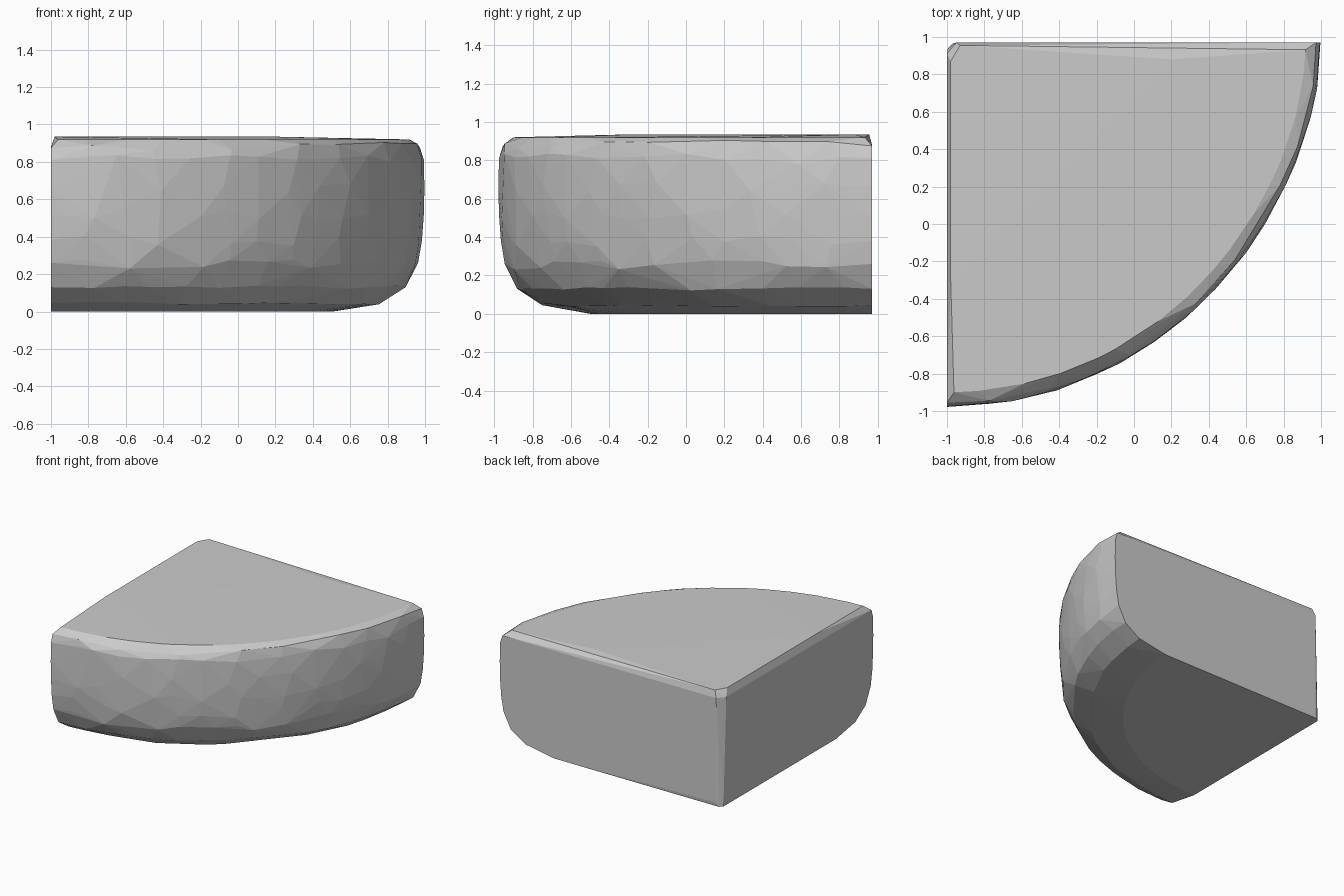
import bpy
import bmesh
import random
from math import sin, cos, pi

cube = bpy.data.objects.get("Cube")
if cube:
    bpy.data.objects.remove(cube)

random.seed(4)
AXIS_X, AXIS_Y = -1.0, 0.97
COLUMNS = 15

# Rounded outer wall, as (radius, height)
PROFILE = [(1.47, 0.0), (1.72, 0.045), (1.85, 0.13), (1.915, 0.26),
           (1.935, 0.38), (1.945, 0.52), (1.948, 0.66), (1.945, 0.81),
           (1.925, 0.875), (1.87, 0.92)]


def wall_point(radius, z, angle):
    """Point on the curved wall, flaring slightly toward the back tip."""
    r = radius * (1 + 0.025 * cos(angle) ** 12)
    return AXIS_X + r * cos(angle), AXIS_Y - r * sin(angle), z


points = []

# Curved wall: irregular columns give the roughly cut facets
for i in range(COLUMNS + 1):
    base_angle = i / COLUMNS * pi / 2
    at_end = i in (0, COLUMNS)
    for row, (radius, z) in enumerate(PROFILE):
        angle = base_angle
        rim = row in (0, len(PROFILE) - 1)
        if at_end:
            # Pull the top and mid-wall corners in for small end chamfers
            inset = 0.02 if row == len(PROFILE) - 1 else 0.0
            angle += inset if i == 0 else -inset
        else:
            angle += random.uniform(-0.03, 0.03)
            if not rim:
                radius += random.uniform(-0.006, 0.004)
                z += random.uniform(-0.03, 0.03) * (0.3 if row < 3 else 1)
        points.append(wall_point(radius, z, angle))

# Chamfered inner corner
for z in (0.03, 0.88):
    points += [(-0.95, 0.97, z), (-1.0, 0.91, z)]
points += [(-0.97, 0.965, 0.0), (-0.995, 0.94, 0.0)]

# Gently crowned top and slightly bulged back
points += [(-0.93, 0.955, 0.935), (-0.98, 0.87, 0.935),
           (-0.98, -0.3, 0.935), (0.2, 0.88, 0.935),
           (-0.1, 0.976, 0.85), (0.1, 0.974, 0.3)]

# Wrap the points into one solid block
bm = bmesh.new()
for p in points:
    bm.verts.new(p)
hull = bmesh.ops.convex_hull(bm, input=bm.verts[:])
spare = {e for e in hull["geom_interior"] + hull["geom_unused"]
         if isinstance(e, bmesh.types.BMVert)}
bmesh.ops.delete(bm, geom=list(spare), context='VERTS')
bmesh.ops.dissolve_limit(bm, angle_limit=0.01, verts=bm.verts[:], edges=bm.edges[:])
bmesh.ops.recalc_face_normals(bm, faces=bm.faces[:])

mesh = bpy.data.meshes.new("quarter_round_stone")
bm.to_mesh(mesh)
bm.free()
stone = bpy.data.objects.new("quarter_round_stone", mesh)
bpy.context.collection.objects.link(stone)
